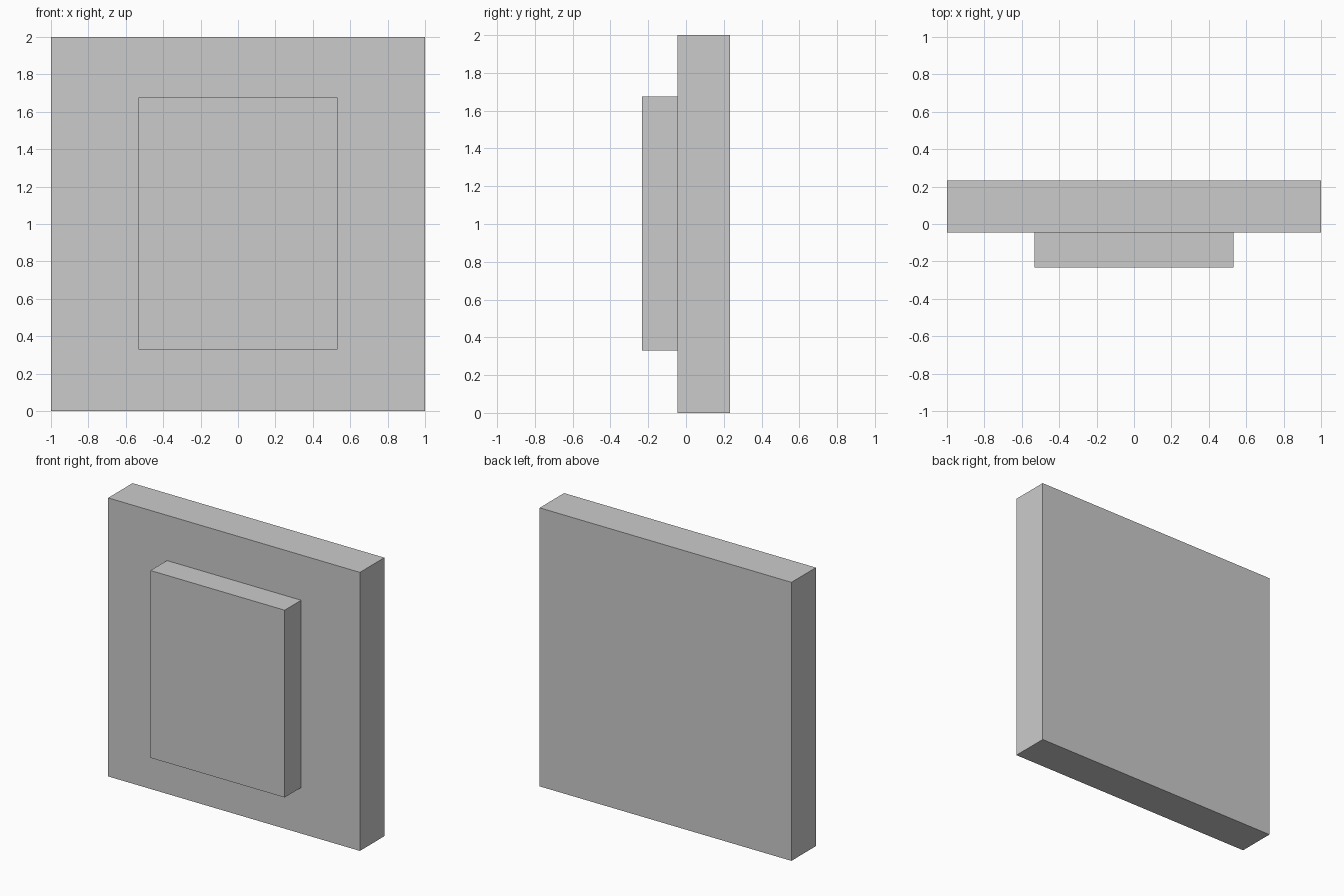
import bpy

if "Cube" in bpy.data.objects:
    bpy.data.objects.remove(bpy.data.objects["Cube"])


def box(name, x, y, z):
    """Axis-aligned box from (min, max) ranges."""
    ranges = (x, y, z)
    bpy.ops.mesh.primitive_cube_add(size=1, location=[(a + b) / 2 for a, b in ranges])
    ob = bpy.context.object
    ob.name = name
    ob.scale = [b - a for a, b in ranges]
    bpy.ops.object.transform_apply(location=False, rotation=False, scale=True)
    return ob


# Square back plate
box("back_plate", (-1, 1), (-0.045, 0.232), (0, 2))

# Raised, slightly darker front panel
panel = box("front_panel", (-0.533, 0.533), (-0.232, -0.045), (0.33, 1.675))
grey = bpy.data.materials.new("darker_grey")
grey.diffuse_color = (0.57, 0.57, 0.57, 1)
grey.use_nodes = True
grey.node_tree.nodes["Principled BSDF"].inputs["Base Color"].default_value = grey.diffuse_color
panel.data.materials.append(grey)
